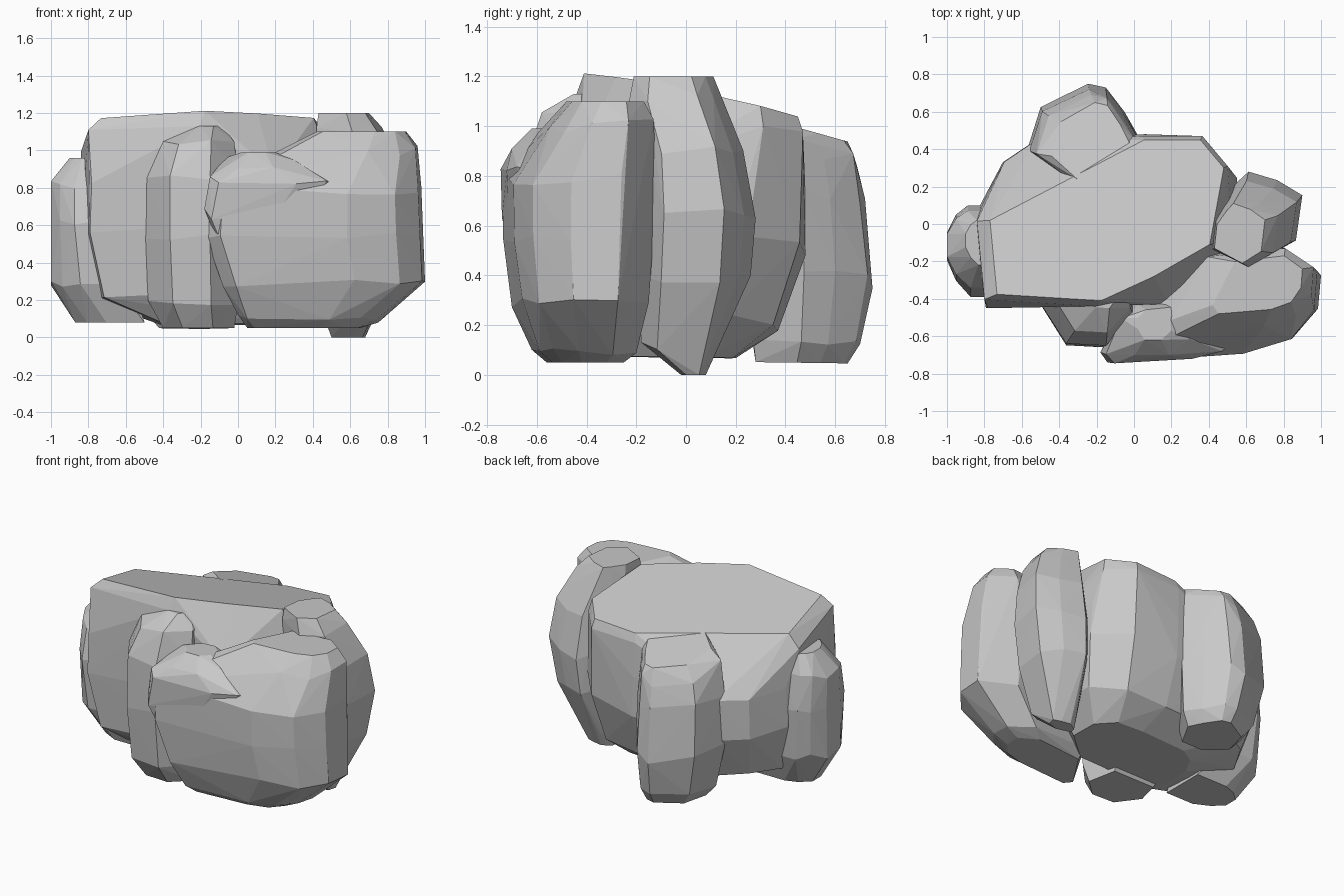
import bpy
import bmesh
import random
from mathutils import Vector

random.seed(4)

default_cube = bpy.data.objects.get("Cube")
if default_cube:
    bpy.data.objects.remove(default_cube, do_unlink=True)

# Stone material
stone = bpy.data.materials.new("grey stone")
stone.use_nodes = True
stone_colour = (0.58, 0.58, 0.58, 1)
stone.diffuse_color = stone_colour
shader = next(n for n in stone.node_tree.nodes if n.type == "BSDF_PRINCIPLED")
shader.inputs["Base Color"].default_value = stone_colour
shader.inputs["Roughness"].default_value = 0.9

# Plan outlines inside a unit box
ROUND = [(-1, -.3), (-.6, -1), (.4, -1), (1, -.4), (.9, .5), (.4, 1), (-.5, .9), (-1, .4)]
BODY = [(-1, -.25), (-.97, .2), (-.8, .68), (-.55, .93), (.3, 1), (.75, .95),
        (1, .5), (1, -.25), (.5, -.95), (-.93, -1)]
WEDGE = [(-1, 0), (-.3, .5), (.32, 1), (.8, 1), (1, .65), (.88, -.3), (.4, -.7),
         (-.05, -1), (-.94, -.92)]
FRONT = [(-1, -.7), (-.87, -1), (.3, -.85), (.75, -.6), (.97, -.1), (1, .55), (.6, 1), (-.5, .8)]
PILLAR = [(-1, 0), (-.45, -.95), (.4, -1), (1, -.3), (.8, 1), (-.8, 1)]
END = [(-1, -.2), (-.65, -.65), (-.1, -1), (1, -1), (1, 1), (-.2, 1), (-.65, .8), (-1, .4)]
BACK = [(-1, -.4), (-.76, .5), (.1, 1), (.42, .92), (.76, .4), (1, -.1), (.5, -1), (-.35, -1)]
SIDE = [(-.5, .77), (-.25, 1), (.42, .8), (1, .45), (.85, -.6), (.1, -1), (-1, -.5), (-.9, .3)]


def ring(outline, height, left, right, front, back):
    """Fit an outline into a box at one height."""
    middle = Vector(((left + right) / 2, (front + back) / 2, height))
    half_width = (right - left) / 2
    half_depth = (back - front) / 2
    return [middle + Vector((u * half_width, v * half_depth, 0)) for u, v in outline]


def boulder(name, rings, slope=(0, 0)):
    """Wrap a faceted convex skin around a stack of rings."""
    mesh_builder = bmesh.new()
    last = len(rings) - 1
    for index, points in enumerate(rings):
        for point in points:
            chip = random.uniform(-.03, .03) if 0 < index < last else 0
            lean = (slope[0] * point.x + slope[1] * point.y) * point.z
            mesh_builder.verts.new((point.x, point.y, point.z + chip + lean))
    bmesh.ops.convex_hull(mesh_builder, input=mesh_builder.verts[:])
    loose = [vert for vert in mesh_builder.verts if not vert.link_faces]
    bmesh.ops.delete(mesh_builder, geom=loose, context="VERTS")
    bmesh.ops.recalc_face_normals(mesh_builder, faces=mesh_builder.faces[:])
    mesh = bpy.data.meshes.new(name)
    mesh_builder.to_mesh(mesh)
    mesh_builder.free()
    mesh.materials.append(stone)
    rock = bpy.data.objects.new(name, mesh)
    bpy.context.collection.objects.link(rock)


# Large central rock with a flat top leaning backwards
boulder("central_rock", [
    ring(BODY, .07, -.42, .38, -.3, .2),
    ring(BODY, .22, -.76, .5, -.42, .37),
    ring(BODY, .55, -.84, .55, -.45, .48),
    ring(BODY, .8, -.83, .53, -.45, .48),
    ring(WEDGE, 1.04, -.84, .5, -.44, .47),
    ring(WEDGE, 1.125, -.77, .48, -.41, .45),
], slope=(.05, -.21))

# Broad front rock and the ledge on its face
boulder("front_rock", [
    ring(FRONT, .05, .05, .65, -.56, -.25),
    ring(FRONT, .1, 0, .75, -.62, -.2),
    ring(FRONT, .3, -.08, 1, -.7, -.15),
    ring(FRONT, .55, -.17, .99, -.735, -.13),
    ring(FRONT, .79, -.15, .98, -.74, -.12),
    ring(FRONT, 1, .2, .96, -.58, -.13),
    ring(FRONT, 1.1, .42, .9, -.48, -.17),
])
boulder("front_ledge", [
    ring(FRONT, .3, -.02, .3, -.66, -.4),
    ring(FRONT, .66, -.18, .4, -.74, -.38),
    ring(FRONT, .84, -.15, .56, -.745, -.42),
    ring(ROUND, .93, -.07, .3, -.7, -.42),
    ring(ROUND, .99, .02, .2, -.62, -.45),
])

# Upright rock left of the broad one
boulder("front_pillar", [
    ring(PILLAR, .05, -.4, -.02, -.55, -.25),
    ring(PILLAR, .2, -.48, 0, -.63, -.2),
    ring(PILLAR, .55, -.5, 0, -.66, -.2),
    ring(PILLAR, .85, -.5, 0, -.65, -.2),
    ring(PILLAR, 1.06, -.43, -.02, -.58, -.2),
    ring(PILLAR, 1.13, -.25, -.08, -.45, -.25),
])

# Outer rock at the -x end
boulder("end_rock", [
    ring(END, .08, -.87, -.5, -.29, 0),
    ring(END, .3, -1, -.65, -.37, .08),
    ring(END, .6, -1, -.72, -.39, .1),
    ring(END, .82, -1, -.72, -.34, .07),
    ring(END, .96, -.9, -.75, -.22, .02),
])

# Rock leaning on the back, its top sloping with the central rock
boulder("back_rock", [
    ring(BACK, .055, -.42, -.05, .28, .65),
    ring(BACK, .14, -.5, 0, .27, .7),
    ring(BACK, .46, -.57, .02, .25, .75),
    ring(BACK, .85, -.56, .02, .25, .72),
    ring(BACK, 1.04, -.52, .01, .24, .69),
    ring(BACK, 1.12, -.44, -.02, .24, .65),
], slope=(0, -.25))

# Tall narrow rock at the +x side
boulder("side_rock", [
    ring(SIDE, 0, .5, .68, -.02, .08),
    ring(SIDE, .12, .46, .73, -.18, .14),
    ring(SIDE, .4, .44, .85, -.19, .26),
    ring(SIDE, .65, .44, .9, -.18, .28),
    ring(SIDE, .9, .44, .87, -.18, .23),
    ring(SIDE, 1.1, .42, .77, -.23, .15),
    ring(SIDE, 1.2, .43, .7, -.21, .11),
])
